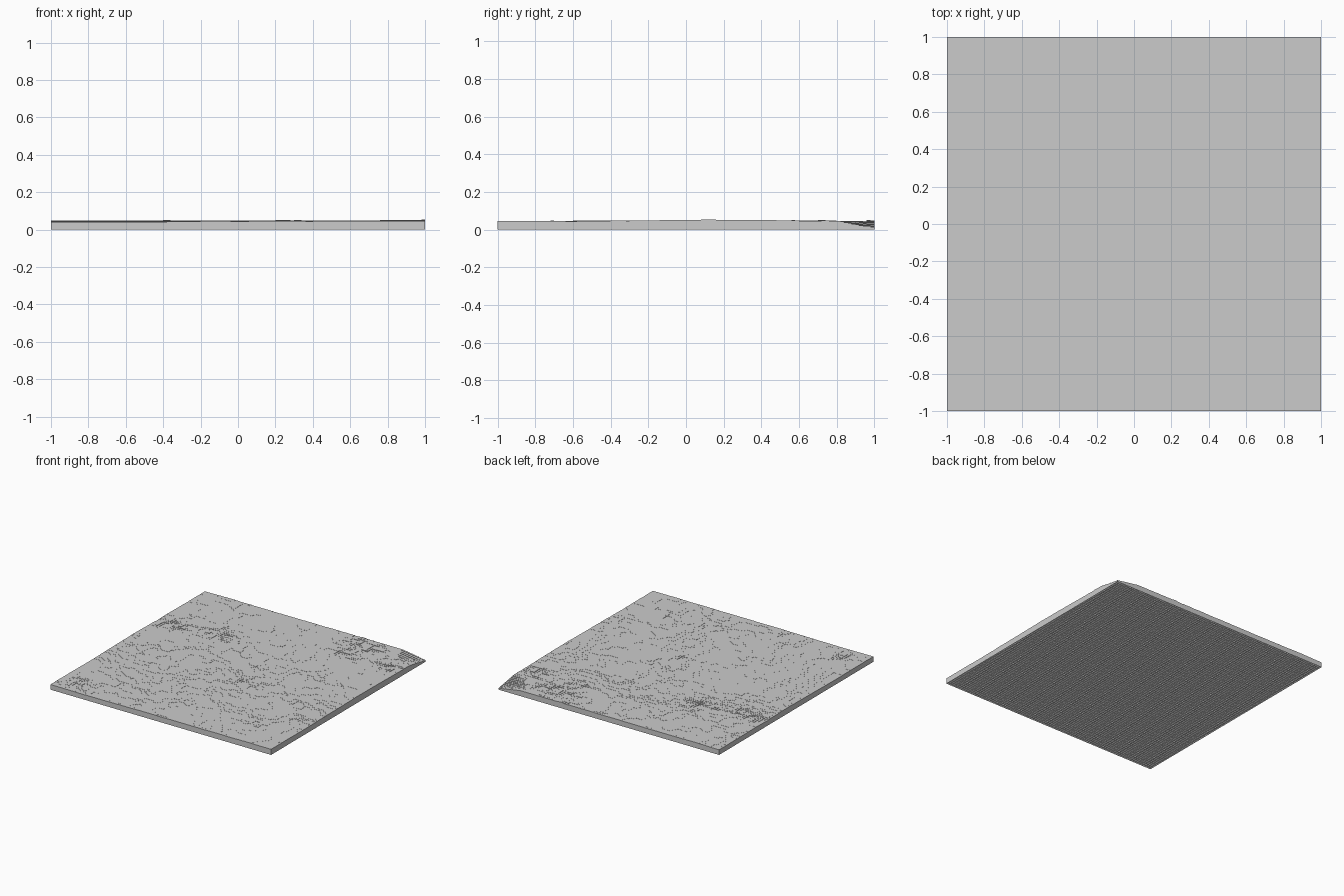
import bpy, bmesh, math
from mathutils import Vector, noise

if "Cube" in bpy.data.objects:
    bpy.data.objects.remove(bpy.data.objects["Cube"])

N = 100            # columns per side
S = 2.0 / N        # column width
STEP = 0.001       # height quantum

# Rough patches: x, y, radius x, radius y, strength
PATCHES = [(0.50, 0.68, 0.12, 0.06, 0.007), (0.60, 0.87, 0.12, 0.10, 0.008),
           (0.90, 0.68, 0.12, 0.08, 0.008), (-0.83, 0.38, 0.20, 0.08, 0.007),
           (-0.45, 0.44, 0.12, 0.10, 0.008), (0.42, 0.92, 0.08, 0.10, 0.007),
           (0.10, 0.09, 0.05, 0.05, 0.005), (0.13, -0.18, 0.05, 0.06, 0.005),
           (0.91, -0.46, 0.07, 0.05, 0.006), (-0.82, -0.85, 0.07, 0.07, 0.007),
           (-0.26, -0.95, 0.05, 0.04, 0.004), (0.66, -0.70, 0.05, 0.06, 0.004)]


def height(x, y):
    # Gentle rise towards the middle and the right
    h = 0.043 + 0.002 * x + 0.006 * math.exp(-((y - 0.1) / 0.6) ** 2)
    h += 0.003 * noise.noise(Vector((x * 2.0, y * 3.0, 0.3)))
    h += 0.0015 * noise.noise(Vector((x * 9.0, y * 14.0, 4.7)))
    rough = noise.noise(Vector((x * 17.0, y * 17.0, 9.1)))
    for px, py, rx, ry, s in PATCHES:
        w = math.exp(-((x - px) / rx) ** 2 - ((y - py) / ry) ** 2)
        h += s * w * (1.3 * rough - 0.3)
    # The back right corner falls away to the base
    d = math.hypot(1 - x, 1 - y)
    h -= 0.036 * max(0.0, 1 - d / 0.2)
    return min(0.057, max(0.006, round(h / STEP) * STEP))


# Terrain slab: square columns with an open underside
bm = bmesh.new()
for i in range(N):
    for j in range(N):
        x0, y0 = -1 + i * S, -1 + j * S
        h = height(x0 + S / 2, y0 + S / 2)
        ring = [(x0, y0), (x0 + S, y0), (x0 + S, y0 + S), (x0, y0 + S)]
        low = [bm.verts.new((x, y, 0)) for x, y in ring]
        top = [bm.verts.new((x, y, h)) for x, y in ring]
        bm.faces.new(top)
        for k in range(4):
            n = (k + 1) % 4
            bm.faces.new((low[k], low[n], top[n], top[k]))

mesh = bpy.data.meshes.new("terrain_slab")
bm.to_mesh(mesh)
bm.free()
bpy.context.collection.objects.link(bpy.data.objects.new("terrain_slab", mesh))
